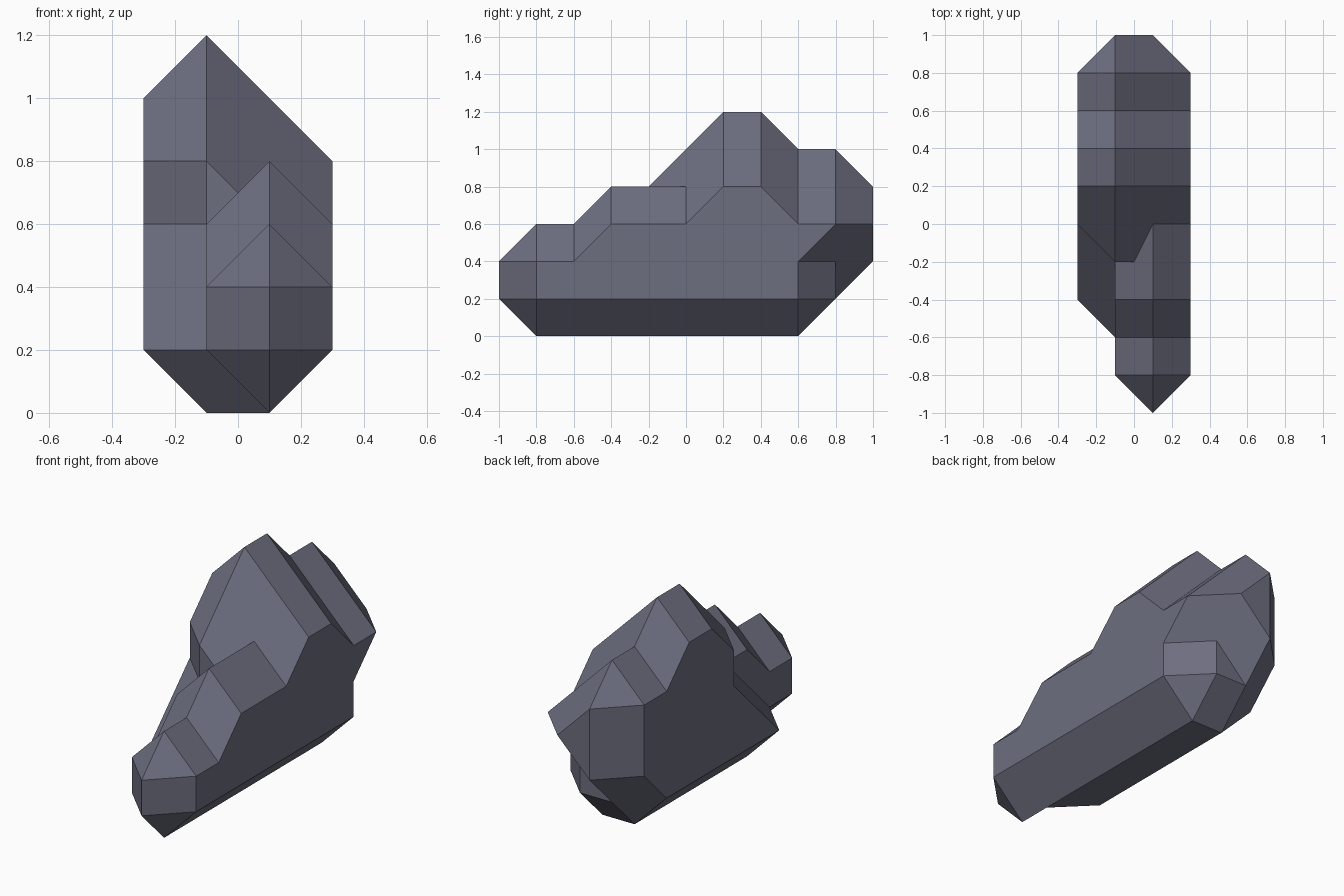
import bpy
import bmesh
from mathutils import Vector

cube = bpy.data.objects.get("Cube")
if cube:
    bpy.data.objects.remove(cube, do_unlink=True)

UNIT = 0.1          # whole-number grid keeps the unions exact
GROW = 2            # every core point swells into an octahedron
LEFT, RIGHT = 1, -1

stone = bpy.data.materials.new("slate_stone")
stone.use_nodes = True
colour = (0.155, 0.157, 0.215, 1)
stone.diffuse_color = colour
bsdf = stone.node_tree.nodes["Principled BSDF"]
bsdf.inputs["Base Color"].default_value = colour
bsdf.inputs["Roughness"].default_value = 0.9


def chunk(name, *columns):
    """Convex piece of rock around upright cores (side, y, low, high)."""
    points = set()
    for side, y, low, high in columns:
        for z in (low, high):
            for axis in range(3):
                for step in (-GROW, GROW):
                    p = [side, y, z]
                    p[axis] += step
                    points.add(tuple(p))
    bm = bmesh.new()
    verts = [bm.verts.new(p) for p in sorted(points)]
    hull = bmesh.ops.convex_hull(bm, input=verts)
    extra = {g for g in hull["geom_interior"] + hull["geom_unused"]
             if isinstance(g, bmesh.types.BMVert)}
    bmesh.ops.delete(bm, geom=list(extra), context="VERTS")
    bmesh.ops.dissolve_limit(bm, angle_limit=0.01, verts=bm.verts, edges=bm.edges)
    bmesh.ops.recalc_face_normals(bm, faces=bm.faces)
    mesh = bpy.data.meshes.new(name)
    bm.to_mesh(mesh)
    bm.free()
    mesh.materials.append(stone)
    obj = bpy.data.objects.new(name, mesh)
    bpy.context.collection.objects.link(obj)
    return obj


def slab(name, y0, y1, left0, left1, right0, right1):
    """Full-width piece between two stations, given the core tops there."""
    return chunk(name, (LEFT, y0, 2, left0), (LEFT, y1, 2, left1),
                 (RIGHT, y0, 2, right0), (RIGHT, y1, 2, right1))


rock = slab("rock", 2, 4, 8, 8, 10, 10)
pieces = [
    # main mass
    slab("front_slope", 0, 2, 6, 8, 8, 10),
    slab("rear_slope", 4, 6, 8, 6, 10, 8),
    # overhanging back end
    chunk("back_end", (LEFT, 6, 4, 6), (LEFT, 8, 6, 6),
          (RIGHT, 6, 2, 8), (RIGHT, 8, 4, 8)),
    # stepped nose on the left
    chunk("upper_step", (LEFT, -4, 2, 6), (LEFT, 0, 2, 6)),
    chunk("step_slope", (LEFT, -6, 2, 4), (LEFT, -4, 2, 6)),
    chunk("lower_step", (LEFT, -8, 2, 4), (LEFT, -6, 2, 4)),
    # ramp on the right and the floor joining both sides
    chunk("ramp", (RIGHT, -4, 2, 2), (RIGHT, 0, 2, 6)),
    chunk("base", (LEFT, -6, 2, 2), (LEFT, 0, 2, 2),
          (RIGHT, -4, 2, 2), (RIGHT, 0, 2, 2)),
]

# Fuse all pieces into one skin
bpy.context.view_layer.objects.active = rock
for piece in pieces:
    mod = rock.modifiers.new("fuse", "BOOLEAN")
    mod.operation = "UNION"
    mod.solver = "EXACT"
    mod.object = piece
    bpy.ops.object.modifier_apply(modifier=mod.name)
    bpy.data.objects.remove(piece, do_unlink=True)

# Merge flat facets and bring to final size
bm = bmesh.new()
bm.from_mesh(rock.data)
bmesh.ops.remove_doubles(bm, verts=bm.verts, dist=0.001)
bmesh.ops.dissolve_limit(bm, angle_limit=0.01, verts=bm.verts, edges=bm.edges)
bmesh.ops.scale(bm, vec=Vector((UNIT,) * 3), verts=bm.verts)
bmesh.ops.recalc_face_normals(bm, faces=bm.faces)
for face in bm.faces:
    face.smooth = False
    face.material_index = 0
bm.to_mesh(rock.data)
bm.free()
